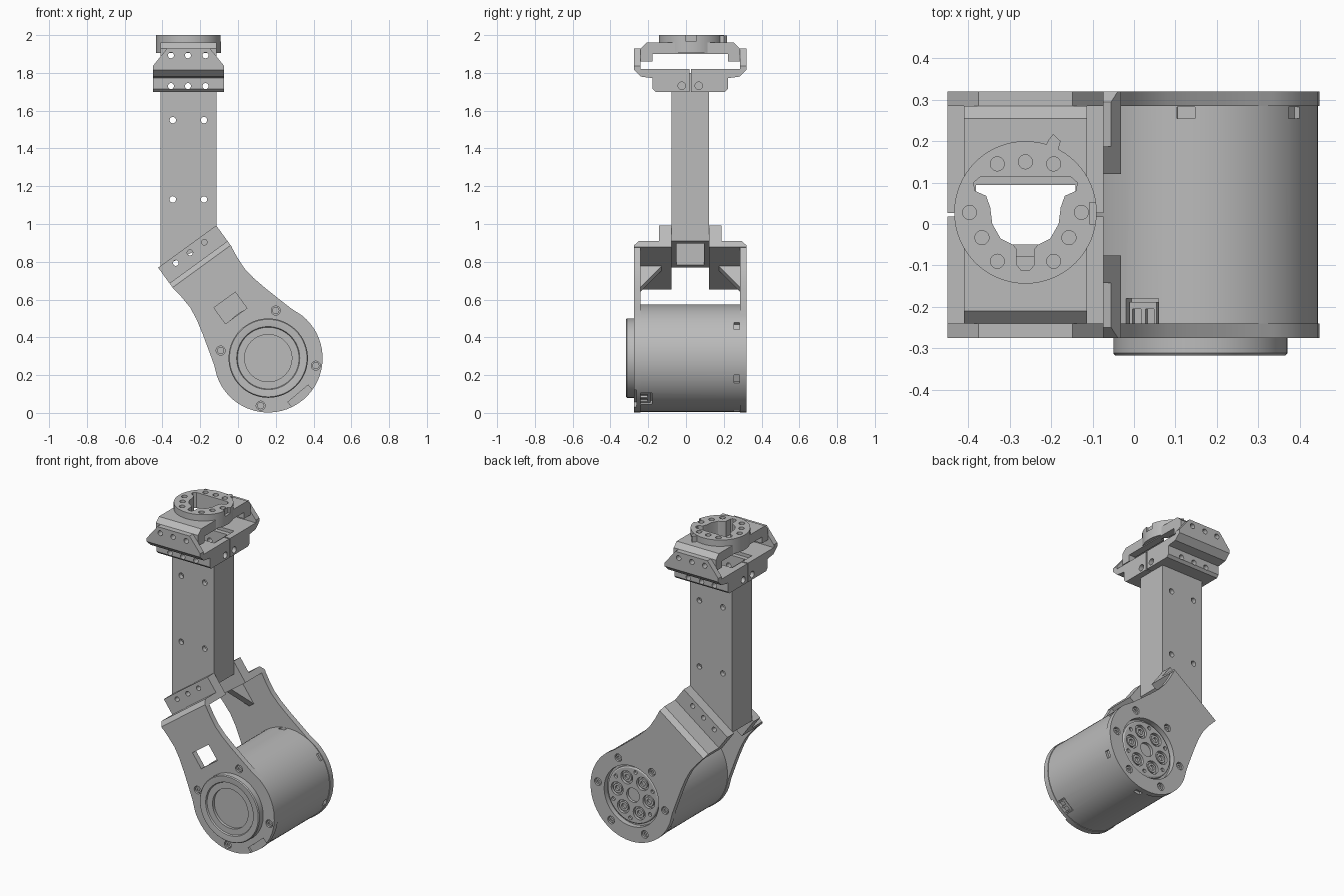
import bpy, bmesh
from math import sin, cos, pi, radians

cube = bpy.data.objects.get("Cube")
if cube:
    bpy.data.objects.remove(cube)

grey = bpy.data.materials.new("plain_grey")
grey.use_nodes = True
grey.diffuse_color = (0.5, 0.5, 0.5, 1)
grey.node_tree.nodes["Principled BSDF"].inputs["Base Color"].default_value = (0.5, 0.5, 0.5, 1)

YC = 0.0225                 # middle plane of the bracket
MX, MZ, MR = 0.16, 0.29, 0.288   # motor centre and radius
TILT = radians(36)          # lean of the lower bracket
HX = -0.262                 # middle of the head


# Mappings from profile coordinates (a, b) and depth t
def along_y(a, b, t):
    return (a, t, b)


def along_x(a, b, t):
    return (t, YC + a, b)


def along_z(a, b, t):
    return (a, b, t)


def arm(a, b, t):
    return (MX + a * cos(TILT) - b * sin(TILT), YC + t, MZ + a * sin(TILT) + b * cos(TILT))


def arm_cross(a, b, t):
    return arm(t, b, a)


def motor_at(angle):
    c, s = cos(angle), sin(angle)
    return lambda a, b, t: (MX + a * c - b * s, t, MZ + a * s + b * c)


def finish(name, bm):
    bmesh.ops.recalc_face_normals(bm, faces=bm.faces)
    mesh = bpy.data.meshes.new(name)
    bm.to_mesh(mesh)
    bm.free()
    mesh.materials.append(grey)
    ob = bpy.data.objects.new(name, mesh)
    bpy.context.collection.objects.link(ob)
    return ob


def prism(name, pts, lo, hi, place):
    bm = bmesh.new()
    ends = [[bm.verts.new(place(a, b, t)) for a, b in pts] for t in (lo, hi)]
    bm.faces.new(ends[0])
    bm.faces.new(ends[1][::-1])
    n = len(pts)
    for i in range(n):
        j = (i + 1) % n
        bm.faces.new((ends[0][i], ends[0][j], ends[1][j], ends[1][i]))
    return finish(name, bm)


def rect(a0, a1, b0, b1):
    return [(a0, b0), (a1, b0), (a1, b1), (a0, b1)]


def circle(a, b, r, n=20):
    return [(a + r * cos(2 * pi * i / n), b + r * sin(2 * pi * i / n)) for i in range(n)]


def mirrored(half, centre=0):
    return [(centre + a, b) for a, b in half] + [(centre - a, b) for a, b in reversed(half)]


def ring_points(r, start, count):
    return [(r * cos(radians(start) + 2 * pi * i / count),
             r * sin(radians(start) + 2 * pi * i / count)) for i in range(count)]


def hole(a, b, r, lo, hi, place):
    return prism("cutter", circle(a, b, r), lo, hi, place)


def cut(ob, cutters):
    for c in cutters:
        c.hide_render = True
        m = ob.modifiers.new("cut", "BOOLEAN")
        m.operation, m.solver, m.object = "DIFFERENCE", "EXACT", c
    graph = bpy.context.evaluated_depsgraph_get()
    mesh = bpy.data.meshes.new_from_object(ob.evaluated_get(graph))
    ob.modifiers.clear()
    ob.data = mesh
    for c in cutters:
        bpy.data.objects.remove(c)


def lathe(name, profile, n=72):
    bm = bmesh.new()
    rings = [[bm.verts.new((MX + r * cos(2 * pi * i / n), y, MZ + r * sin(2 * pi * i / n)))
              for i in range(n)] for r, y in profile]
    for p, q in zip(rings, rings[1:]):
        for i in range(n):
            j = (i + 1) % n
            bm.faces.new((p[i], p[j], q[j], q[i]))
    bm.faces.new(rings[0])
    bm.faces.new(rings[-1])
    return finish(name, bm)


# Motor body with clip notches and connector pockets
body = lathe("motor_body", [(MR - 0.004, -0.24), (MR - 0.004, 0.287)])
notches = [prism("cutter", rect(0.268, 0.32, -0.022, 0.022), 0.255, 0.283,
                 motor_at(radians(37 + 60 * i))) for i in range(6)]
plug_angles = [radians(-50), radians(120)]
notches += [prism("cutter", rect(0.255, 0.32, -0.045, 0.045), -0.3, -0.18, motor_at(a))
            for a in plug_angles]
cut(body, notches)
for a in plug_angles:
    plug = prism("connector", rect(0.25, 0.276, -0.038, 0.038), -0.262, -0.188, motor_at(a))
    cut(plug, [prism("cutter", rect(0.265, 0.3, s - 0.012, s + 0.012), -0.245, -0.205, motor_at(a))
               for s in (-0.018, 0.018)])
lathe("front_cap", [(0.125, -0.288), (0.125, -0.306), (0.163, -0.306), (0.167, -0.315),
                    (0.195, -0.318), (0.205, -0.318), (0.21, -0.312), (0.21, -0.23)])

# Rear output hub with bored pockets and bolt sleeves
hub = lathe("output_hub", [(0.178, 0.27), (0.178, 0.3), (0.17, 0.305)])
pockets = ring_points(0.112, 7, 6)
cut(hub, [hole(a, b, 0.042, 0.285, 0.4, motor_at(0)) for a, b in pockets]
    + [hole(a, b, 0.012, 0.29, 0.4, motor_at(0)) for a, b in ring_points(0.15, 37, 6)]
    + [hole(0, 0, 0.045, 0.28, 0.4, motor_at(0))])
for a, b in pockets:
    sleeve = prism("hub_sleeve", circle(a, b, 0.03), 0.28, 0.301, motor_at(0))
    cut(sleeve, [hole(a, b, 0.016, 0.288, 0.4, motor_at(0))])

# Bracket plates: round motor end, narrow waist, wide top
edge = [(0.19, 0.6), (0.181, 0.53), (0.177, 0.46), (0.186, 0.39), (0.205, 0.31),
        (0.23, 0.22), (0.253, 0.14)]
arc = [(MR * cos(radians(d)), MR * sin(radians(d))) for d in range(16, -90, -6)]
outline = mirrored(edge + arc)
for side, label, count, start, r in ((-1, "front", 4, -9, 0.255), (1, "rear", 6, 7, 0.238)):
    def place(a, b, t, s=side):
        return arm(a, b, s * t)

    def cross(a, b, t, s=side):
        return arm_cross(s * a, b, t)

    plate = prism(label + "_plate", outline, 0.2625, 0.2975, place)
    screws = ring_points(r, start - 36, count)
    cutters = [hole(a, b, 0.024, 0.28, 0.4, place) for a, b in screws]
    if side < 0:
        cutters.append(prism("cutter", rect(-0.076, 0.064, 0.28, 0.385), 0.2, 0.4, place))
        cutters.append(prism("cutter", rect(0.245, 0.32, -0.07, 0.07), -0.3, -0.262,
                             motor_at(plug_angles[0])))
    else:
        cutters.append(prism("cutter", circle(0, 0, 0.192, 64), 0.2, 0.4, place))
    cut(plate, cutters)
    for a, b in screws:
        screw = prism(label + "_screw", circle(a, b, 0.019), 0.27, 0.291, place)
        cut(screw, [prism("cutter", circle(a, b, 0.01, 6), 0.284, 0.4, place)])

    # Shoulder stepping in to the tube, with its gusset
    step = [(0.098, 0.588), (0.2975, 0.588), (0.2975, 0.6), (0.272, 0.628),
            (0.165, 0.628), (0.165, 0.73), (0.098, 0.73)]
    shoulder = prism(label + "_shoulder", step, -0.19, 0.19, cross)
    cut(shoulder, [hole(a, 0.695, 0.015, 0.05, 0.3, place) for a in (-0.1, -0.007, 0.087)])
    prism(label + "_gusset", [(0.15, 0.59), (0.27, 0.59), (0.27, 0.44)], -0.02, 0.02, cross)

# Hollow square tube with a slanted foot
tube = prism("tube", [(-0.41, 1.8), (-0.113, 1.8), (-0.113, 0.91), (-0.41, 0.77)],
             YC - 0.1, YC + 0.1, along_y)
bolt_x = (-0.355, -0.265, -0.172)
cut(tube, [prism("cutter", rect(-0.382, -0.141, YC - 0.072, YC + 0.072), 0.5, 2.2, along_z)]
    + [hole(x, z, 0.017, -0.5, 0.5, along_y) for x in (-0.345, -0.18) for z in (1.55, 1.13)]
    + [hole(x, 1.73, 0.016, -0.5, 0.5, along_y) for x in bolt_x])

# Lower clamp of the head: tray with tapering side walls
tray_half = [(0.185, 1.7), (0.2, 1.715), (0.2, 1.772), (0.26, 1.78), (0.2975, 1.815),
             (0.2975, 1.93), (0.2625, 1.93), (0.2625, 1.82)]
tray = prism("clamp_tray", mirrored(tray_half), HX - 0.188, HX + 0.188, along_x)
cutters = [prism("cutter", rect(-0.41, -0.113, YC - 0.1, YC + 0.1), 1.5, 2.2, along_z),
           prism("cutter", rect(-0.004, 0.004, 1.6, 2.1), -0.6, 0.2, along_x)]
for s in (-1, 1):
    corner = [(HX + s * 0.19, 1.835), (HX + s * 0.105, 1.94), (HX + s * 0.3, 1.94),
              (HX + s * 0.3, 1.835)]
    cutters.append(prism("cutter", corner, -0.5, 0.5, along_y))
    cutters.append(hole(s * 0.045, 1.732, 0.02, -0.6, 0.2, along_x))
cutters += [hole(x, z, 0.016, -0.5, 0.5, along_y) for x in bolt_x for z in (1.73, 1.893)]
cut(tray, cutters)

# Upper bridge of the head
opening = mirrored([(0.06, 0.113), (0.11, 0.113), (0.125, 0.1), (0.122, 0.08), (0.095, 0.068),
                    (0.085, 0.04), (0.08, 0), (0.06, -0.035), (0.03, -0.05), (0.022, -0.06),
                    (0.02, -0.1), (0.01, -0.112)], HX)
bridge_half = [(0.2, 1.9), (0.2, 1.86), (0.2625, 1.86), (0.2625, 1.93), (0.232, 1.96)]
bridge = prism("head_bridge", mirrored(bridge_half), -0.41, -0.113, along_x)
cut(bridge, [prism("cutter", opening, 1.5, 2.3, along_z)]
    + [hole(x, 1.893, 0.016, -0.5, 0.5, along_y) for x in bolt_x])

# Round mounting flange with tab, notch and bolt holes
flange = prism("mount_flange", circle(HX, 0.028, 0.172, 64), 1.905, 2.0, along_z)
bolts = [(0, 0.15), (0.068, 0.145), (0.135, 0.028), (0.105, -0.033), (0.068, -0.09)]
spots = [(HX + s * a, b) for a, b in bolts for s in ((-1, 1) if a else (1,))]
cut(flange, [prism("cutter", opening, 1.5, 2.3, along_z),
             prism("cutter", rect(HX + 0.155, 0, 0.0, 0.052), 1.965, 2.2, along_z)]
    + [hole(a, b, 0.017, 1.975, 2.2, along_z) for a, b in spots])
prism("flange_tab", [(-0.218, 0.18), (-0.186, 0.17), (-0.177, 0.2), (-0.195, 0.217), (-0.205, 0.205)],
      1.95, 1.998, along_z)

# Smooth the round walls, keep the edges sharp
bpy.ops.object.select_all(action="DESELECT")
for ob in bpy.context.scene.objects:
    if ob.type == "MESH" and ob.data.materials and ob.data.materials[0] == grey:
        ob.select_set(True)
        bpy.context.view_layer.objects.active = ob
bpy.ops.object.shade_smooth_by_angle(angle=radians(25))
